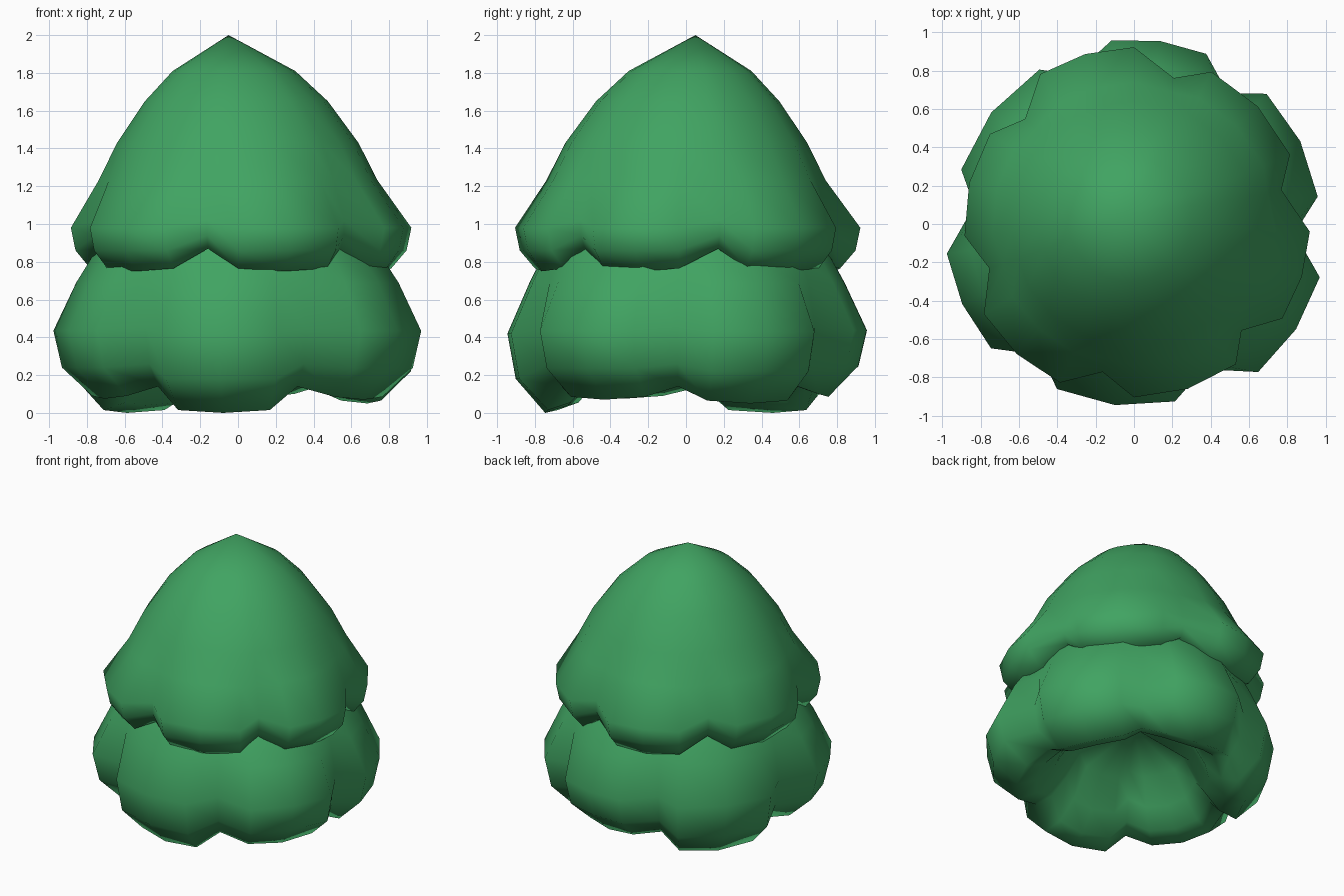
import bpy, bmesh, math

if "Cube" in bpy.data.objects:
    bpy.data.objects.remove(bpy.data.objects["Cube"])

# one flat leaf colour
green = bpy.data.materials.new("leaf_green")
green.diffuse_color = (0.052, 0.37, 0.122, 1)
green.use_nodes = True
green.node_tree.nodes["Principled BSDF"].inputs["Base Color"].default_value = green.diffuse_color


def foliage_tier(name, rings, lobes, top, bottom, flare_z, lean=0.0):
    """Lobed skirt.
    rings: (lobe radius, lobe z, valley radius, valley z)
    lobes: (centre angle, radius scale, hem lift, half width of the lobe)"""
    bm = bmesh.new()
    loops = []
    for lobe_r, lobe_z, val_r, val_z in rings:
        loop = []
        for k, (ang, scale, lift, half) in enumerate(lobes):
            prev = lobes[k - 1][0] - (360 if k == 0 else 0)
            flare = 1 + (scale - 1) * min(1, max(0, (flare_z - lobe_z) / 0.2))
            hem = min(1, max(0, (0.5 - lobe_z) / 0.4))
            pts = [((prev + ang) / 2, val_r, val_z)]
            for step in (-half, 0, half):
                curl = 0.015 if step and val_z - lobe_z > 0.11 else 0
                pts.append((ang + step, lobe_r * flare, lobe_z + lift * hem + curl))
            for a, r, z in pts:
                a = math.radians(a)
                s = lean * (max(0, z - 1) / (top - 1)) ** 4
                loop.append(bm.verts.new((r * math.cos(a) - s, r * math.sin(a) + s, z)))
        loops.append(loop)
    n = len(loops[0])
    for a, b in zip(loops, loops[1:]):
        for i in range(n):
            j = (i + 1) % n
            bm.faces.new((a[i], b[i], b[j], a[j]))
    # close the top and the hollow underside
    tip = bm.verts.new((-lean, lean, top))
    base = bm.verts.new((0, 0, bottom))
    for i in range(n):
        j = (i + 1) % n
        bm.faces.new((tip, loops[0][i], loops[0][j]))
        bm.faces.new((base, loops[-1][j], loops[-1][i]))
    bmesh.ops.recalc_face_normals(bm, faces=bm.faces[:])
    mesh = bpy.data.meshes.new(name)
    bm.to_mesh(mesh)
    bm.free()
    for p in mesh.polygons:
        p.use_smooth = True
    mesh.materials.append(green)
    obj = bpy.data.objects.new(name, mesh)
    bpy.context.collection.objects.link(obj)


# upper pointed crown
foliage_tier("upper_foliage", [
    (0.325, 1.81, 0.325, 1.81),
    (0.485, 1.65, 0.485, 1.65),
    (0.64, 1.43, 0.63, 1.43),
    (0.74, 1.23, 0.715, 1.23),
    (0.905, 0.98, 0.79, 1.02),
    (0.88, 0.86, 0.79, 0.94),
    (0.80, 0.75, 0.76, 0.87),
    (0.64, 0.79, 0.64, 0.90),
], [
    (-132, 1.01, 0, 17), (-72, 1.0, 0, 18), (-17.5, 1.015, 0, 15),
    (43.5, 0.985, 0, 19.5), (106, 1.02, 0, 16), (166, 0.98, 0, 18),
], 2.0, 0.95, 1.2, lean=0.05)

# lower spreading skirt
foliage_tier("lower_foliage", [
    (0.60, 1.05, 0.60, 1.05),
    (0.765, 0.84, 0.74, 0.84),
    (0.85, 0.69, 0.80, 0.69),
    (0.97, 0.42, 0.84, 0.45),
    (0.925, 0.18, 0.81, 0.26),
    (0.765, 0.0, 0.73, 0.14),
    (0.64, 0.04, 0.61, 0.18),
    (0.52, 0.17, 0.50, 0.30),
    (0.41, 0.40, 0.40, 0.46),
], [
    (-155, 1.02, 0.075, 16), (-96, 0.98, 0, 19), (-33, 1.04, 0.07, 17),
    (26.5, 1.0, 0.05, 18), (82, 0.995, 0.085, 15), (142, 0.975, 0, 20.5),
], 1.25, 0.56, 0.95)
